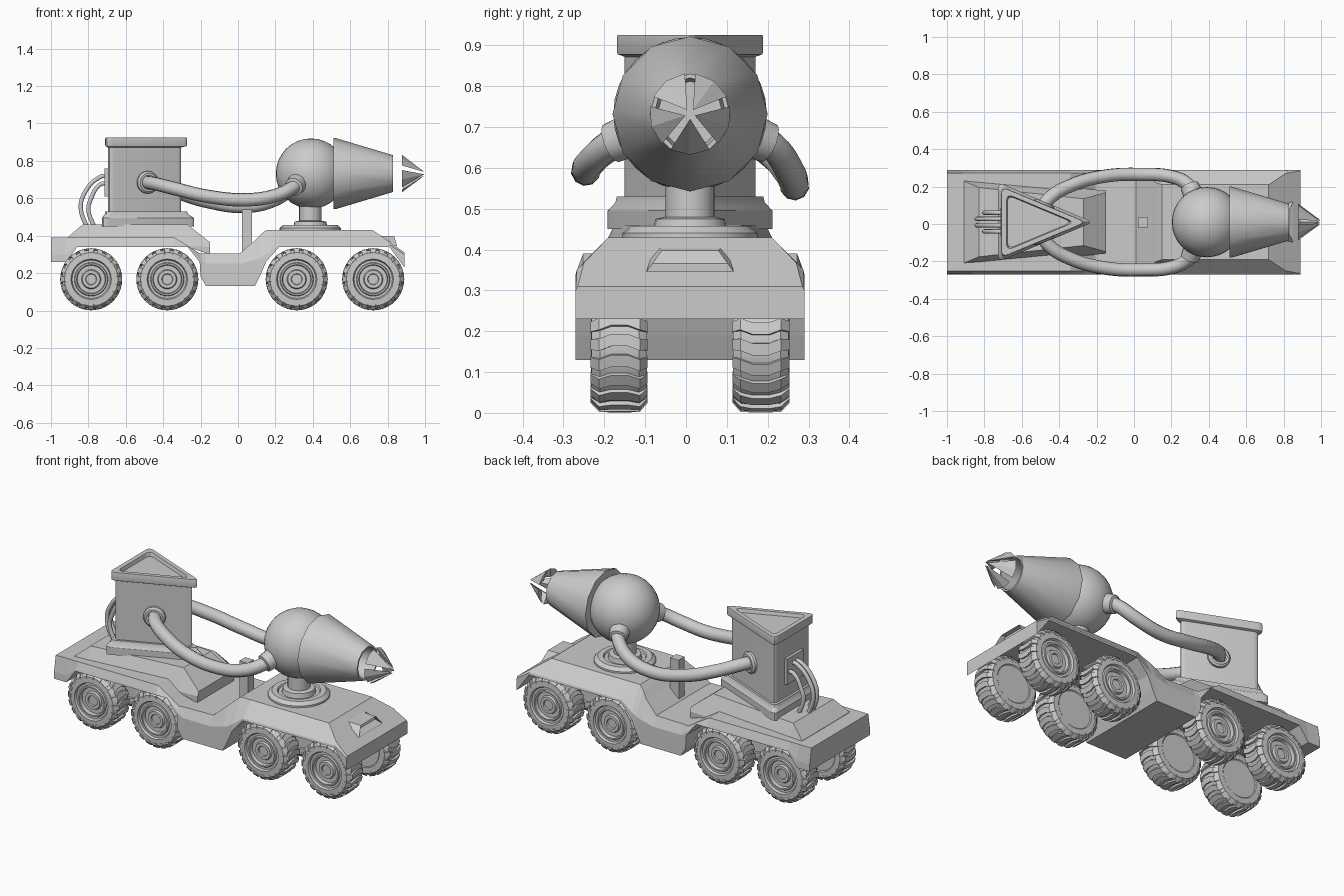
import bpy, bmesh, math
from mathutils import Vector, Matrix

if "Cube" in bpy.data.objects:
    bpy.data.objects.remove(bpy.data.objects["Cube"])

YC = 0.01  # vehicle centre line


def finish(name, bm, smooth=None, matrix=None):
    bmesh.ops.remove_doubles(bm, verts=bm.verts, dist=1e-5)
    bmesh.ops.recalc_face_normals(bm, faces=bm.faces)
    me = bpy.data.meshes.new(name)
    bm.to_mesh(me)
    bm.free()
    ob = bpy.data.objects.new(name, me)
    bpy.context.collection.objects.link(ob)
    ob.matrix_world = matrix if matrix else Matrix.Translation((0, YC, 0))
    if smooth:
        bpy.ops.object.select_all(action='DESELECT')
        bpy.context.view_layer.objects.active = ob
        ob.select_set(True)
        bpy.ops.object.shade_smooth_by_angle(angle=math.radians(smooth))
    return ob


def bridge(bm, rings, cap=True, closed=False):
    """Join rings of points with quads; optionally cap the ends."""
    vs = [[bm.verts.new(p) for p in r] for r in rings]
    n = len(vs[0])
    pairs = list(zip(vs, vs[1:])) + ([(vs[-1], vs[0])] if closed else [])
    for a, b in pairs:
        for i in range(n):
            j = (i + 1) % n
            bm.faces.new((a[i], a[j], b[j], b[i]))
    if cap:
        bm.faces.new(vs[0])
        bm.faces.new(vs[-1])


def hull(name, stations):
    """Loft along x. Station: x, bottom z, shoulder z, top z, bottom/shoulder/top half widths."""
    bm = bmesh.new()
    bridge(bm, [[(x, -wb, zb), (x, -ws, zs), (x, -wt, zt), (x, wt, zt), (x, ws, zs), (x, wb, zb)]
                for x, zb, zs, zt, wb, ws, wt in stations])
    return finish(name, bm)


def lathe(bm, profile, n, phase=0.0):
    bridge(bm, [[(max(r, 1e-6) * math.cos(phase + 2 * math.pi * i / n),
                  max(r, 1e-6) * math.sin(phase + 2 * math.pi * i / n), h) for i in range(n)]
                for r, h in profile], cap=False)


def aim(pos, direction):
    return Matrix.Translation(pos) @ Vector(direction).to_track_quat('Z', 'Y').to_matrix().to_4x4()


def turned(name, profile, n, pos, direction=(0, 0, 1), smooth=35, phase=0.0):
    bm = bmesh.new()
    lathe(bm, profile, n, phase)
    return finish(name, bm, smooth, aim((pos[0], pos[1] + YC, pos[2]), direction))


def tube(name, pts, radius):
    cu = bpy.data.curves.new(name, 'CURVE')
    cu.dimensions = '3D'
    cu.bevel_depth, cu.bevel_resolution, cu.resolution_u = radius, 3, 6
    cu.use_fill_caps = True
    sp = cu.splines.new('BEZIER')
    sp.bezier_points.add(len(pts) - 1)
    for bp, p in zip(sp.bezier_points, pts):
        bp.co = (p[0], p[1] + YC, p[2])
        bp.handle_left_type = bp.handle_right_type = 'AUTO'
    ob = bpy.data.objects.new(name, cu)
    bpy.context.collection.objects.link(ob)
    bpy.ops.object.select_all(action='DESELECT')
    bpy.context.view_layer.objects.active = ob
    ob.select_set(True)
    bpy.ops.object.convert(target='MESH')
    bpy.ops.object.shade_smooth_by_angle(angle=math.radians(40))


# Chassis with dropped middle and sloped nose
hull("chassis", [
    (-1.00, .26, .30, .39, .28, .278, .262),
    (-.92, .26, .30, .39, .28, .278, .262),
    (-.86, .34, .35, .39, .28, .277, .262),
    (-.34, .34, .35, .39, .28, .277, .262),
    (-.27, .34, .342, .348, .28, .277, .262),
    (-.205, .26, .28, .305, .28, .277, .262),
    (-.20, .18, .27, .305, .28, .277, .26),
    (-.17, .13, .25, .305, .28, .277, .255),
    (.01, .13, .25, .305, .28, .277, .25),
    (.09, .13, .27, .375, .28, .277, .23),
    (.12, .19, .28, .405, .28, .277, .21),
    (.15, .26, .30, .43, .28, .277, .20),
    (.22, .34, .352, .43, .28, .277, .20),
    (.72, .34, .352, .43, .28, .277, .20),
    (.81, .34, .352, .367, .28, .277, .26),
    (.89, .23, .30, .31, .28, .28, .275)])

# Raised rear deck
hull("rear_deck", [
    (-.91, .38, .385, .392, .22, .22, .22),
    (-.83, .38, .385, .46, .215, .215, .185),
    (-.27, .34, .345, .46, .18, .18, .125),
    (-.15, .30, .34, .365, .168, .168, .158)])

# Nose intake scoop, with recessed mouth
bm = bmesh.new()
bridge(bm, [[(.73, -.085, .415), (.73, .085, .415), (.77, .07, .398), (.77, -.07, .398)],
            [(.85, -.107, .345), (.85, .107, .345), (.835, .07, .397), (.835, -.07, .397)]])
bm.faces.ensure_lookup_table()
mouth = bm.faces[-1]
bmesh.ops.inset_individual(bm, faces=[mouth], thickness=.01)
bmesh.ops.translate(bm, verts=mouth.verts, vec=(-.03, 0, 0))
finish("nose_scoop", bm)

# Wheel: turned tyre and hub plus bent tread lugs
bm = bmesh.new()
lathe(bm, [(0, -.064), (.105, -.064), (.11, -.068), (.142, -.068), (.156, -.048), (.156, .048),
           (.142, .068), (.108, .07), (.102, .058), (.09, .058), (.086, .066), (.078, .066),
           (.074, .046), (.052, .046), (.047, .058), (.03, .058), (.027, .05), (0, .05)], 32)
LUGS = 20
for k in range(LUGS):
    rings = []
    for h, r, off in [(-.069, .143, 0), (-.05, .165, 0), (-.02, .166, .07),
                      (.02, .166, .07), (.05, .165, 0), (.071, .143, 0)]:
        a = 2 * math.pi * k / LUGS + off
        rings.append([(rr * math.cos(a + d), rr * math.sin(a + d), h)
                      for rr, d in ((.132, -.105), (r, -.09), (r, .09), (.132, .105))])
    bridge(bm, rings)
first = finish("wheel", bm, 30)
wheel_mesh = first.data
bpy.data.objects.remove(first)
for i, x in enumerate((-.785, -.378, .314, .723)):
    for side, s in (("right", -1), ("left", 1)):
        ob = bpy.data.objects.new(f"wheel_{side}_{i + 1}", wheel_mesh)
        bpy.context.collection.objects.link(ob)
        ob.matrix_world = aim((x, YC + s * .173, .167), (0, s, 0))


# Triangular tower made of round-cornered triangle rings
def tri_ring(k, z, rad=.03):
    c = Vector((-.57, 0))
    tri = [c + (Vector(p) - c) * k for p in ((-.71, -.19), (-.255, 0), (-.71, .19))]
    out = []
    for i, p in enumerate(tri):
        d0, d1 = (tri[i - 1] - p).normalized(), (tri[(i + 1) % 3] - p).normalized()
        a, b = p + d0 * rad * 1.3, p + d1 * rad * 1.3
        for t in (0, .25, .5, .75, 1):
            q = a * (1 - t) ** 2 + p * 2 * t * (1 - t) + b * t * t
            out.append((q.x, q.y, z))
    return out


def tri_stack(name, levels):
    bm = bmesh.new()
    bridge(bm, [tri_ring(k, z) for k, z in levels])
    finish(name, bm, 30)


tri_stack("tower_base", [(1.12, .45), (1.12, .495), (1.02, .515), (1.0, .53), (.8, .53)])
tri_stack("tower_body", [(.90, .51), (.90, .89)])
tri_stack("tower_cap", [(.9, .872), (.99, .878), (1.0, .885), (1.0, .92), (.99, .925), (.8, .925), (.76, .905)])

# Tower corner strips
for s in (-1, 1):
    bm = bmesh.new()
    bmesh.ops.create_cube(bm, size=1)
    bmesh.ops.scale(bm, verts=bm.verts, vec=(.05, .05, .36))
    bmesh.ops.translate(bm, verts=bm.verts, vec=(-.665, s * .122, .7))
    finish("tower_corner_strip", bm)

# Rear plate and small pipes
bm = bmesh.new()
bmesh.ops.create_cube(bm, size=1)
bmesh.ops.scale(bm, verts=bm.verts, vec=(.03, .15, .15))
bmesh.ops.translate(bm, verts=bm.verts, vec=(-.698, 0, .685))
finish("rear_plate", bm)
for i, y in enumerate((-.05, -.017, .017, .05)):
    d = .0 if i in (0, 3) else .04
    tube("rear_pipe", [(-.70, y, .68 + d), (-.735, y, .675 + d), (-.785 - d, y, .60 + d * .5),
                       (-.80 - d, y, .54), (-.77 - d, y, .45)], .012)

# Ball, cone barrel and its pedestal
bm = bmesh.new()
bmesh.ops.create_uvsphere(bm, u_segments=32, v_segments=16, radius=.188)
finish("ball", bm, 40, Matrix.Translation((.39, YC, .732)))
turned("barrel_cone", [(.12, 0), (.19, 0), (.19, .012), (.098, .32), (.088, .32), (.08, .2), (0, .2)],
       12, (.51, 0, .732), (1, 0, 0), 35)
turned("pedestal", [(.165, .42), (.165, .44), (.145, .458), (.115, .458), (.11, .448), (.09, .448),
                    (.085, .475), (.06, .48), (.06, .60)], 24, (.387, 0, 0))

# Converging blade tips ahead of the barrel
for k in range(5):
    a0 = math.radians(90 + 36 + 72 * k)

    def pt(x, r, d):
        return (x, r * math.cos(a0 + d), .732 + r * math.sin(a0 + d))
    bm = bmesh.new()
    tip = bm.verts.new(pt(.995, .012, 0))
    a, b, c = [bm.verts.new(p) for p in (pt(.878, .1, -.5), pt(.878, .1, .5), pt(.89, .05, 0))]
    m = bm.verts.new(pt(.876, .1, 0))
    for f in ((tip, a, m), (tip, m, b), (tip, b, c), (tip, c, a), (a, c, m), (m, c, b)):
        bm.faces.new(f)
    finish("barrel_blade", bm)

# Side hoses with end flanges (far one sags lower)
for s, low, name in ((-1, .0, "hose_right"), (1, -.035, "hose_left")):
    tube(name, [(-.50, s * .06, .685), (-.455, s * .125, .68), (-.34, s * .195, .652 + low * .4),
                (-.16, s * .245, .61 + low * .8), (.05, s * .255, .592 + low), (.2, s * .243, .615 + low * .6),
                (.29, s * .20, .655), (.34, s * .13, .695)], .036)
    turned(name + "_tower_flange", [(.06, -.03), (.06, .012), (.05, .022), (.038, .022)], 20,
           (-.485, s * .085, .685), (.38, s * .92, 0))
    turned(name + "_ball_flange", [(.055, -.04), (.05, .02), (.035, .025)], 16,
           (.305, s * .175, .668), (-.35, s * .85, -.35))

# Upright post in the middle well
bm = bmesh.new()
bmesh.ops.create_cube(bm, size=1)
bmesh.ops.scale(bm, verts=bm.verts, vec=(.055, .055, .24))
bmesh.ops.translate(bm, verts=bm.verts, vec=(.048, 0, .42))
finish("centre_post", bm)
